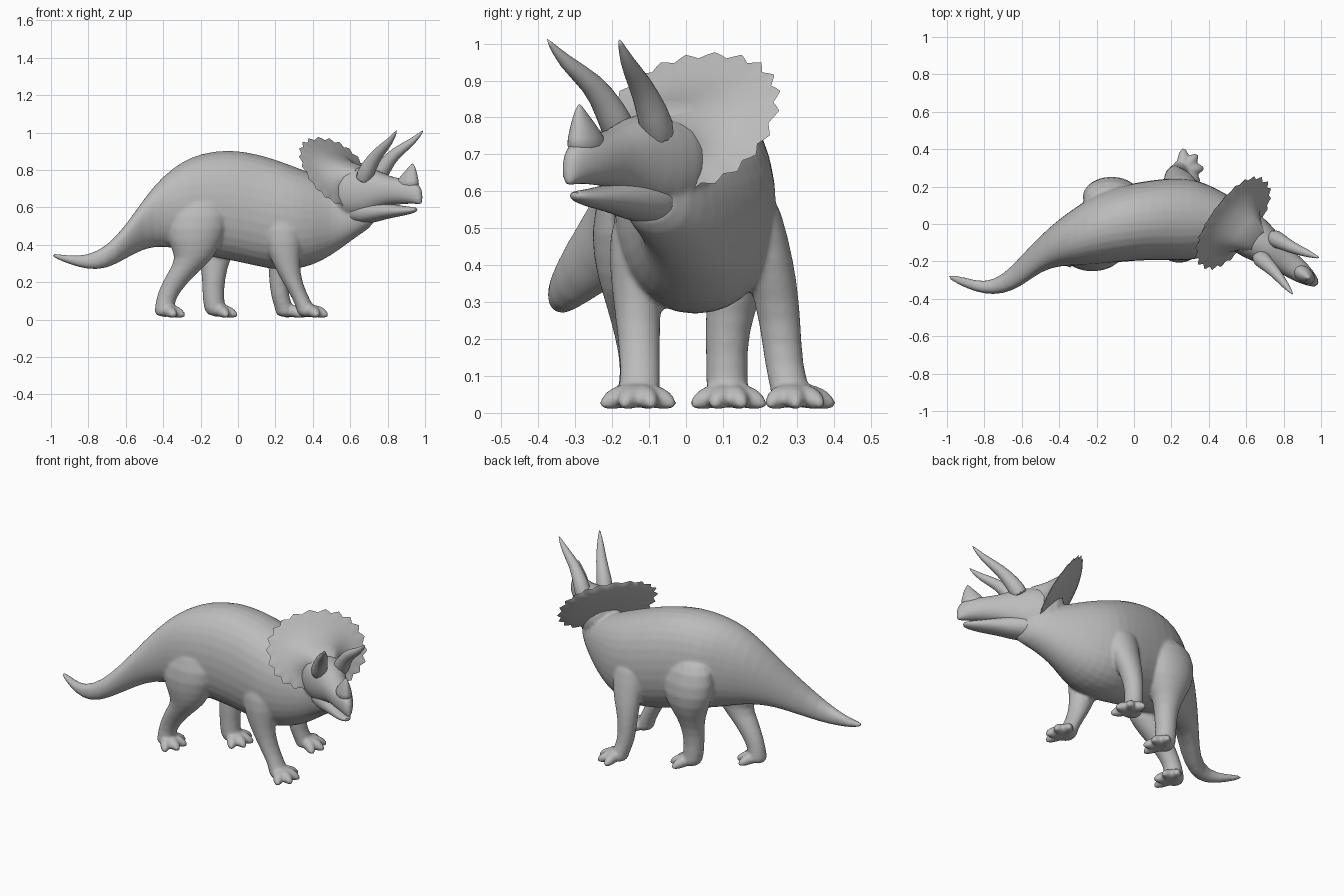
import bpy, bmesh, math
from mathutils import Vector, Matrix

if "Cube" in bpy.data.objects:
    bpy.data.objects.remove(bpy.data.objects["Cube"])

hide = bpy.data.materials.new("grey_clay")
hide.diffuse_color = (0.5, 0.5, 0.5, 1)
hide.use_nodes = True
hide.node_tree.nodes["Principled BSDF"].inputs["Base Color"].default_value = hide.diffuse_color

# Head frame: local x = forward, y = left, z = up
HEAD = Matrix.Translation((0.55, -0.01, 0.70)) @ Matrix.Rotation(math.radians(-36), 4, 'Z')


def loft(bm, rings):
    """Skin a list of equal-length point rings and cap both ends."""
    vs = [[bm.verts.new(p) for p in r] for r in rings]
    n = len(vs[0])
    for a, b in zip(vs, vs[1:]):
        for i in range(n):
            j = (i + 1) % n
            bm.faces.new((a[i], a[j], b[j], b[i]))
    bm.faces.new(vs[0][::-1])
    bm.faces.new(vs[-1])


def oval(c, u, v, n=16, power=1.0):
    """Ring around c with half-axes u and v; power < 1 makes it squarer."""
    c, u, v = Vector(c), Vector(u), Vector(v)
    ring = []
    for i in range(n):
        a = 2 * math.pi * i / n
        co, si = math.cos(a), math.sin(a)
        ring.append(c + u * math.copysign(abs(co) ** power, co) + v * math.copysign(abs(si) ** power, si))
    return ring


def slices(table, matrix=Matrix(), power=0.9):
    """Upright cross-sections: x, y low, y high, z low, z high."""
    out = []
    for x, y0, y1, z0, z1 in table:
        r = oval((x, (y0 + y1) / 2, (z0 + z1) / 2), (0, (y1 - y0) / 2, 0), (0, 0, (z1 - z0) / 2), 16, power)
        out.append([matrix @ p for p in r])
    return out


def tube(points, radii, n=12):
    """Rings square to a path."""
    pts = [Vector(p) for p in points]
    out = []
    for i, p in enumerate(pts):
        t = (pts[min(i + 1, len(pts) - 1)] - pts[max(i - 1, 0)]).normalized()
        u = t.cross(Vector((0.13, 0.99, 0.02))).normalized()
        out.append(oval(p, u * radii[i], t.cross(u) * radii[i], n))
    return out


def finish(name, bm, subdiv=1, voxel=0, angle=60):
    bmesh.ops.recalc_face_normals(bm, faces=bm.faces)
    me = bpy.data.meshes.new(name)
    bm.to_mesh(me)
    bm.free()
    ob = bpy.data.objects.new(name, me)
    bpy.context.collection.objects.link(ob)
    me.materials.append(hide)
    if subdiv:
        ob.modifiers.new("round", 'SUBSURF').levels = subdiv
        ob.modifiers["round"].render_levels = subdiv
    if voxel:  # melt overlapping masses into one skin
        m = ob.modifiers.new("melt", 'REMESH')
        m.mode, m.voxel_size, m.use_smooth_shade = 'VOXEL', voxel, True
        s = ob.modifiers.new("soften", 'SMOOTH')
        s.factor, s.iterations = 0.5, 5
    bpy.ops.object.select_all(action='DESELECT')
    ob.select_set(True)
    bpy.context.view_layer.objects.active = ob
    bpy.ops.object.shade_smooth_by_angle(angle=math.radians(angle))
    return ob


# Body: tail, trunk and neck in one sweep
bm = bmesh.new()
loft(bm, slices([
    (-1.00, -.292, -.265, .335, .36), (-.90, -.345, -.285, .295, .34), (-.80, -.377, -.315, .265, .345),
    (-.70, -.377, -.275, .27, .395), (-.60, -.335, -.165, .325, .505), (-.50, -.255, -.06, .38, .655),
    (-.40, -.225, .03, .39, .775), (-.30, -.225, .10, .37, .85), (-.20, -.22, .17, .34, .895),
    (-.05, -.205, .215, .315, .918), (.10, -.195, .24, .28, .893), (.20, -.20, .25, .26, .862),
    (.30, -.20, .25, .262, .825), (.40, -.175, .215, .285, .785), (.50, -.13, .16, .34, .74),
    (.58, -.13, .11, .40, .70), (.66, -.16, .05, .46, .68), (.74, -.19, -.03, .51, .66)]))

# Skull: upper head down to the beak
def skull(table):
    return slices([(f, -w, w, a, b) for f, w, a, b in table], HEAD)

loft(bm, skull([(-.06, .08, -.12, .09), (.04, .13, -.16, .115), (.14, .115, -.17, .12), (.23, .092, -.13, .105),
                (.31, .072, -.09, .07), (.40, .064, -.085, .055), (.47, .048, -.08, .045),
                (.52, .026, -.085, .02), (.535, .012, -.09, -.02)]))

# Legs: x, y, z, half length, half width from hip to sole; then foot centre and heading
legs = [
    ([(-.20, -.11, .70, .12, .08), (-.21, -.15, .55, .18, .11), (-.235, -.155, .42, .15, .10),
      (-.225, -.15, .33, .10, .08), (-.30, -.14, .25, .08, .065), (-.37, -.13, .15, .06, .05),
      (-.395, -.13, .08, .048, .05), (-.39, -.13, .01, .065, .065)], 0),
    ([(-.13, .12, .70, .12, .08), (-.12, .15, .55, .17, .11), (-.12, .155, .42, .14, .10),
      (-.125, .13, .32, .08, .075), (-.13, .11, .22, .062, .06), (-.135, .11, .10, .056, .055),
      (-.11, .115, .01, .065, .065)], 0),
    ([(.22, -.10, .62, .10, .07), (.24, -.14, .47, .11, .075), (.245, -.135, .36, .088, .07),
      (.27, -.13, .25, .062, .062), (.315, -.125, .15, .047, .055), (.36, -.125, .07, .047, .055),
      (.375, -.13, .01, .06, .065)], 0),
    ([(.24, .17, .62, .10, .07), (.25, .20, .47, .10, .08), (.235, .235, .36, .077, .067),
      (.215, .255, .25, .053, .057), (.222, .265, .12, .048, .052), (.25, .285, .06, .05, .055),
      (.26, .29, .01, .06, .06)], 25),
]
for path, heading in legs:
    loft(bm, [oval((x, y, z), (rx, 0, 0), (0, ry, 0)) for x, y, z, rx, ry in path])
    base = Vector(path[-1][:3])
    # Toes fan out from the sole
    for spread in (-62, -21, 21, 62):
        a = math.radians(heading + spread)
        d = Vector((math.cos(a), math.sin(a), 0))
        pts = [base + d * r + Vector((0, 0, h)) for r, h in ((.0, .04), (.05, .036), (.085, .024), (.118, .008))]
        loft(bm, tube(pts, (.035, .034, .03, .008)))
finish("body_and_legs", bm, 1, 0.009)

# Lower jaw
bm = bmesh.new()
loft(bm, skull([(.06, .09, -.19, -.06), (.18, .085, -.192, -.06), (.30, .064, -.16, -.075),
                (.41, .048, -.145, -.092), (.48, .03, -.13, -.098), (.50, .012, -.118, -.102)]))
finish("lower_jaw", bm)

# Neck frill: a tilted shallow funnel with a toothed rim
N, TEETH = 88, 22
def frill_ring(scale, push, tooth=0.0):
    ring = []
    for i in range(N):
        a = 2 * math.pi * i / N
        k = scale + tooth * (1 - abs(2 * ((i * TEETH / N) % 1) - 1))
        co, si = math.cos(a), math.sin(a)
        s = .275 * k * math.copysign(abs(co) ** .9, co)
        z = .085 + .180 * k * math.copysign(abs(si) ** .9, si)
        ring.append(HEAD @ Vector((.03 - .65 * z + push, s, z)))
    return ring

bm = bmesh.new()
loft(bm, [frill_ring(.22, .17), frill_ring(.36, .10), frill_ring(.55, .045), frill_ring(.78, .015),
          frill_ring(.94, .008), frill_ring(.98, 0, .085), frill_ring(.93, -.012),
          frill_ring(.75, -.022), frill_ring(.40, -.035)])
finish("neck_frill", bm, 0, 0, 45)

# Brow horns, mirrored across the head
for side, name in ((-1, "right"), (1, "left")):
    bm = bmesh.new()
    path = [(.18, .06, .03), (.235, .07, .12), (.305, .078, .195), (.40, .105, .25), (.46, .121, .315)]
    loft(bm, tube([HEAD @ Vector((f, s * side, z)) for f, s, z in path], (.056, .043, .032, .021, .003)))
    finish("brow_horn_" + name, bm)

# Nose horn
bm = bmesh.new()
loft(bm, [[HEAD @ p for p in oval((f, 0, z), (rf, 0, 0), (0, rs, 0), 12)] for f, z, rf, rs in
          ((.435, .0, .085, .05), (.442, .045, .068, .043), (.458, .085, .042, .028), (.47, .115, .02, .015),
           (.474, .137, .003, .003))])
finish("nose_horn", bm)
